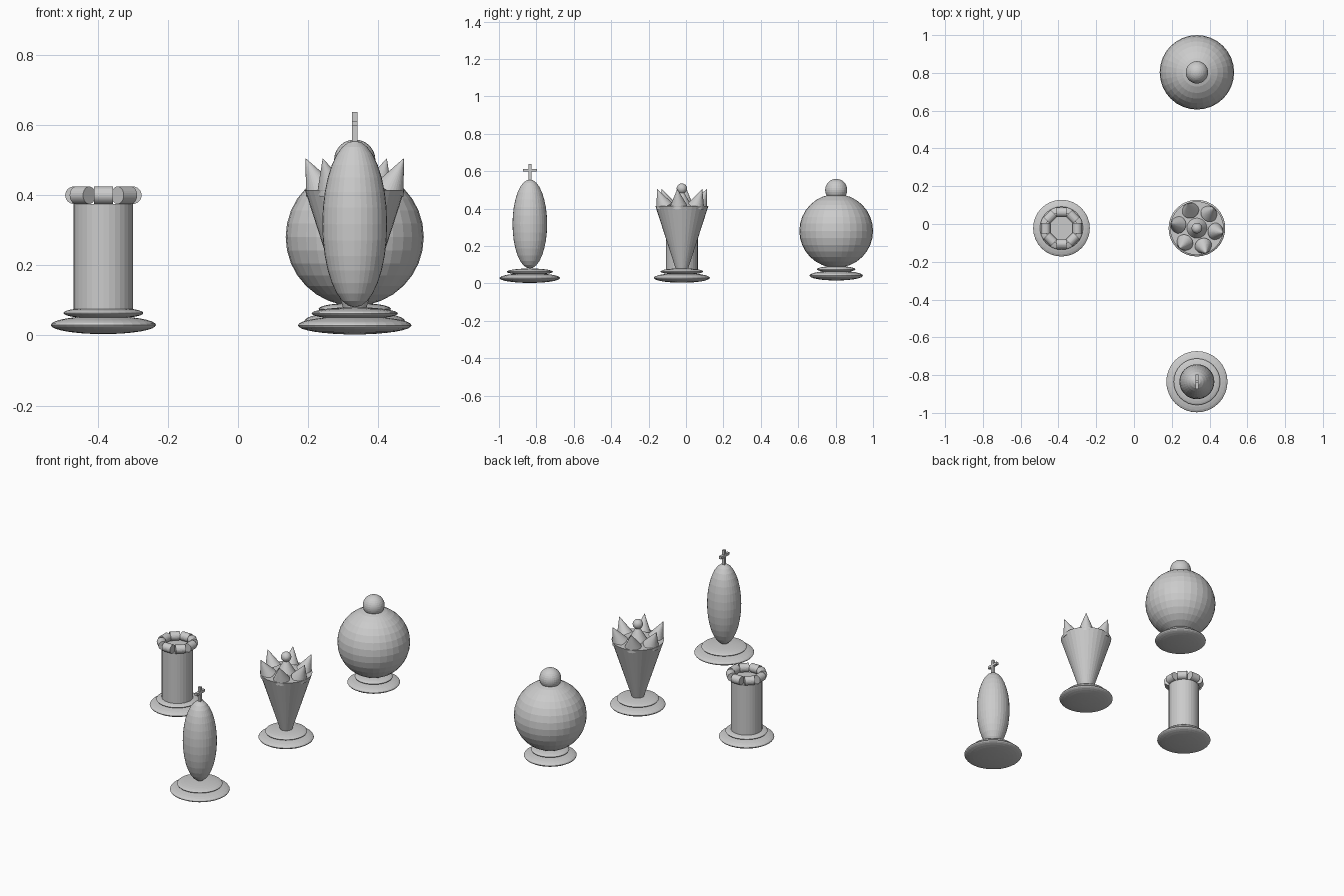
import bpy
from math import pi, radians, cos, sin

if "Cube" in bpy.data.objects:
    bpy.data.objects.remove(bpy.data.objects["Cube"])


def finish(name, scale=(1, 1, 1)):
    o = bpy.context.object
    o.name = name
    o.scale = scale
    return o


def ellipsoid(name, x, y, z, r, h):
    bpy.ops.mesh.primitive_uv_sphere_add(segments=32, ring_count=16, radius=1, location=(x, y, z))
    return finish(name, (r, r, h))


def cone(name, loc, r1, r2, depth, rot=(0, 0, 0), sides=32):
    bpy.ops.mesh.primitive_cone_add(vertices=sides, radius1=r1, radius2=r2, depth=depth,
                                    location=loc, rotation=rot)
    return finish(name)


def box(name, loc, size):
    bpy.ops.mesh.primitive_cube_add(size=1, location=loc)
    return finish(name, size)


def base(name, x, y, r1, r2, z=0.03):
    # two stacked flattened discs
    ellipsoid(name + "_base_lower", x, y, z, r1, 0.026)
    ellipsoid(name + "_base_upper", x, y, z + 0.034, r2, 0.017)


# Tower piece
x, y = -0.384, -0.022
base("tower", x, y, 0.15, 0.114)
cone("tower_body", (x, y, 0.222), 0.085, 0.085, 0.305)
for i in range(8):
    a = i * pi / 4
    cone("tower_battlement", (x + 0.084 * cos(a), y + 0.084 * sin(a), 0.4),
         0.025, 0.025, 0.054, (pi / 2, 0, a), 24)

# Crowned piece
x, y = 0.333, -0.022
base("crowned", x, y, 0.15, 0.114)
cone("crowned_body", (x, y, 0.245), 0.032, 0.142, 0.34)
tilt = radians(25)
for i in range(6):
    a = radians(-10 + 60 * i)
    r = 0.1 + 0.05 * sin(tilt)
    cone("crown_spike", (x + r * cos(a), y + r * sin(a), 0.415 + 0.05 * cos(tilt)),
         0.045, 0, 0.1, (0, tilt, a))
cone("crown_centre", (x, y, 0.46), 0.053, 0, 0.09)
ellipsoid("crown_ball", x, y, 0.507, 0.028, 0.028)

# Tall piece with cross
x, y = 0.333, -0.835
base("tall", x, y, 0.162, 0.123, 0.029)
ellipsoid("tall_body", x, y, 0.318, 0.0925, 0.238)
box("cross_upright", (x, y, 0.592), (0.016, 0.016, 0.092))
box("cross_bar", (x, y, 0.605), (0.016, 0.075, 0.015))

# Small round piece
x, y = 0.333, 0.803
base("round", x, y, 0.143, 0.103, 0.042)
ellipsoid("round_body", x, y, 0.281, 0.197, 0.197)
ellipsoid("round_head", x, y, 0.5, 0.059, 0.059)
